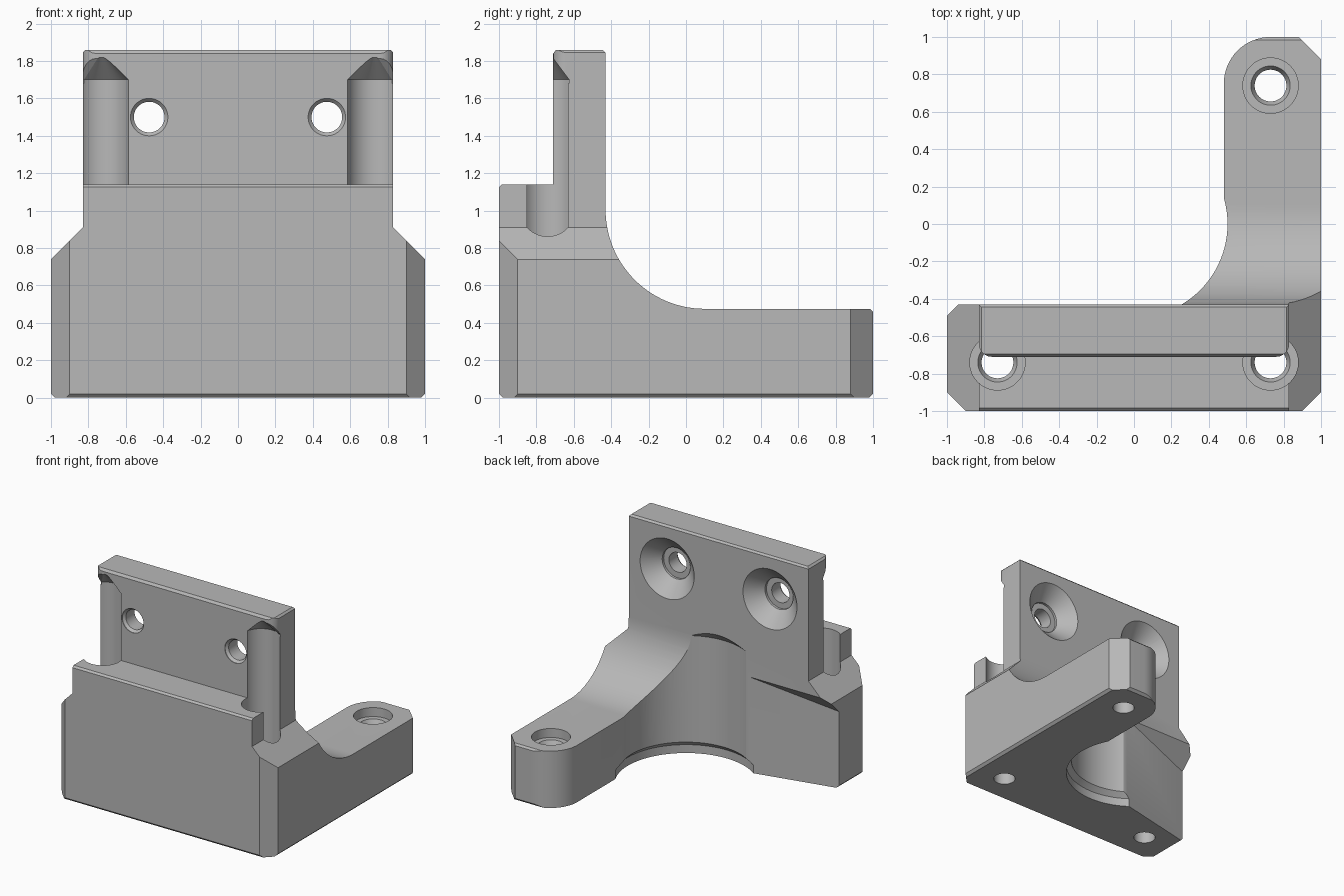
import bpy, bmesh, math

cube = bpy.data.objects.get("Cube")
if cube:
    bpy.data.objects.remove(cube, do_unlink=True)

grey = bpy.data.materials.new("plain_grey")
grey.use_nodes = True
grey.diffuse_color = (0.48, 0.48, 0.48, 1)
grey.node_tree.nodes["Principled BSDF"].inputs["Base Color"].default_value = (0.48, 0.48, 0.48, 1)


def make_object(name, rings):
    """Skin a stack of closed rings and cap both ends."""
    bm = bmesh.new()
    loops = [[bm.verts.new(p) for p in ring] for ring in rings]
    n = len(loops[0])
    for a, b in zip(loops, loops[1:]):
        for i in range(n):
            j = (i + 1) % n
            bm.faces.new((a[i], a[j], b[j], b[i]))
    bm.faces.new(loops[0])
    bm.faces.new(loops[-1])
    bmesh.ops.recalc_face_normals(bm, faces=bm.faces)
    mesh = bpy.data.meshes.new(name)
    bm.to_mesh(mesh)
    bm.free()
    mesh.materials.append(grey)
    obj = bpy.data.objects.new(name, mesh)
    bpy.context.collection.objects.link(obj)
    return obj


def place(axis, u, v, t):
    return {"x": (t, u, v), "y": (u, t, v), "z": (u, v, t)}[axis]


def prism(name, axis, points, low, high):
    return make_object(name, [[place(axis, u, v, t) for u, v in points] for t in (low, high)])


def turned(name, axis, centre, profile, sides=64):
    """Solid of revolution from (radius, height) pairs."""
    rings = []
    for r, h in profile:
        angles = [2 * math.pi * i / sides for i in range(sides)]
        rings.append([place(axis, centre[0] + r * math.cos(a),
                            centre[1] + r * math.sin(a), h) for a in angles])
    return make_object(name, rings)


def arc(cx, cy, r, start, end, steps):
    angles = [math.radians(start + (end - start) * i / steps) for i in range(steps + 1)]
    return [(cx + r * math.cos(a), cy + r * math.sin(a)) for a in angles]


def combine(obj, tool, operation="DIFFERENCE"):
    mod = obj.modifiers.new("cut", "BOOLEAN")
    mod.operation = operation
    mod.solver = "EXACT"
    mod.object = tool
    bpy.ops.object.select_all(action="DESELECT")
    bpy.context.view_layer.objects.active = obj
    obj.select_set(True)
    bpy.ops.object.modifier_apply(modifier=mod.name)
    bpy.data.objects.remove(tool, do_unlink=True)


# Side profile: base arm, concave sweep, upright wall and front ledge
side = [(-1, 0.02), (-0.98, 0), (0.98, 0), (1, 0.02), (1, 0.46), (0.985, 0.475)]
side += arc(0.1, 1.005, 0.53, 270, 180, 28)
side += [(-0.43, 1.845), (-0.445, 1.86), (-0.695, 1.86), (-0.71, 1.84),
         (-0.71, 1.14), (-0.985, 1.14), (-1, 1.125)]
bracket = prism("mounting_bracket", "x", side, -1.2, 1.2)

# Front silhouette with sloped shoulders
half = [(0.98, 0), (1, 0.02), (1, 0.74), (0.83, 0.91), (0.83, 1.845), (0.815, 1.86)]
front = half + [(-x, z) for x, z in reversed(half)]
combine(bracket, prism("front_outline", "y", front, -1.2, 1.2), "INTERSECT")

# Footprint: front bar, and rear arm with a rounded end
plan = [(-0.8, -1.1), (0.8, -1.1), (1.1, -0.8), (1.1, 0.78), (0.78, 1.1), (0.73, 1.1)]
plan += arc(0.73, 0.75, 0.25, 90, 180, 16)
plan += [(0.48, 0), (0, 0), (0, -0.4305), (-1.1, -0.4305), (-1.1, -0.8)]
combine(bracket, prism("footprint", "z", plan, -0.2, 2.2), "INTERSECT")

# Central round clearance, wider at the base and tapered at the top
combine(bracket, turned("round_clearance", "z", (0, 0),
        [(0.54, -0.1), (0.54, 0.07), (0.5, 0.11), (0.5, 1.0), (0.2, 1.3)], 96))

# Angled relief behind the bar, with a sloped ceiling
relief = prism("bar_relief", "z", [(-0.1, -0.39), (-1.2, -0.634), (-1.2, 0), (-0.1, 0)], -0.1, 1.5)
ceiling = prism("relief_ceiling", "x",
                [(-0.9, -0.2), (0.1, -0.2), (0.1, 1.33), (-0.9, 0.33)], -1.5, 0.5)
combine(relief, ceiling, "INTERSECT")
combine(bracket, relief)

# Vertical screw holes with driver access channels
screw = [(0.085, -0.1), (0.085, 0.36), (0.105, 0.4), (0.148, 0.4), (0.148, 1.7), (0.03, 1.82)]
for x, y in ((-0.73, -0.74), (0.73, -0.74), (0.73, 0.74)):
    combine(bracket, turned("screw_channel", "z", (x, y), screw))

# Mirrored wall details
wall_screw = [(0.1, -0.8), (0.1, -0.705), (0.082, -0.685), (0.082, -0.57),
              (0.13, -0.57), (0.13, -0.55), (0.27, -0.41)]
for s in (-1, 1):
    combine(bracket, turned("wall_screw_hole", "y", (s * 0.475, 1.5), wall_screw))
    # Channel roof opened to the outside edge
    roof = [(-0.8, 1.68), (-0.625, 1.68), (-0.625, 1.7), (-0.715, 1.82), (-0.8, 1.82)]
    combine(bracket, prism("channel_roof", "x", roof, s * 0.74, s * 0.95))
    # Eased front corner of the wall
    corner = [(s * 0.74, -0.72)] + [(s * x, y) for x, y in arc(0.76, -0.64, 0.07, 270, 360, 6)]
    corner += [(s * 0.9, -0.64), (s * 0.9, -0.72)]
    combine(bracket, prism("corner_easing", "z", corner, 1.15, 1.95))

# Smooth curved faces while keeping hard edges
bpy.ops.object.select_all(action="DESELECT")
bracket.select_set(True)
bpy.context.view_layer.objects.active = bracket
bpy.ops.object.shade_smooth_by_angle(angle=math.radians(25))
